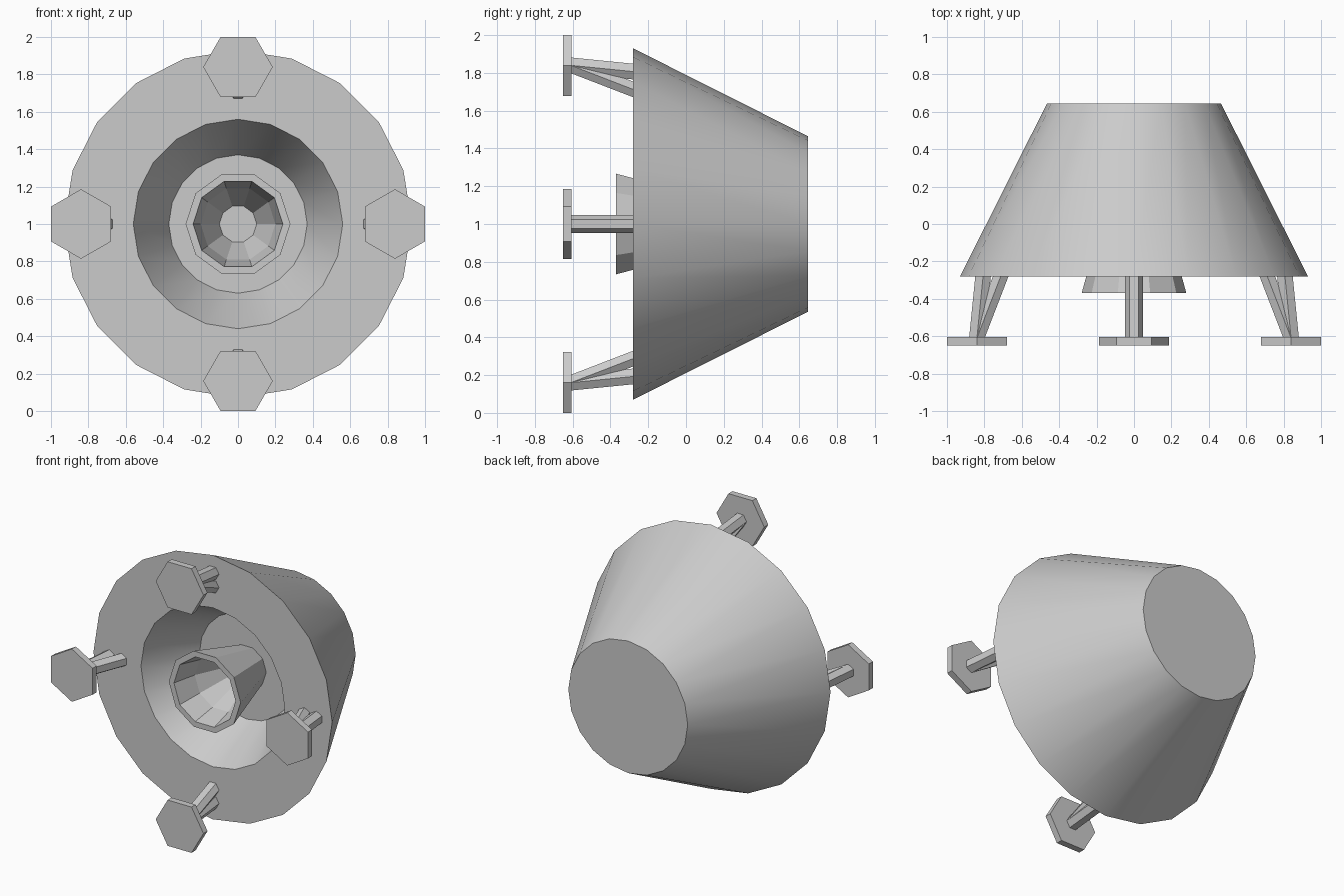
import bpy, bmesh
from math import sin, cos, pi, radians
from mathutils import Matrix

cube = bpy.data.objects.get("Cube")
if cube:
    bpy.data.objects.remove(cube)

GREY = (0.6, 0.6, 0.6, 1)
metal = bpy.data.materials.new("grey_metal")
metal.use_nodes = True
metal.diffuse_color = GREY
metal.node_tree.nodes["Principled BSDF"].inputs["Base Color"].default_value = GREY

CENTRE_Z = 1.0
FRONT = -0.28


def finish(name, bm, smooth=False):
    bmesh.ops.recalc_face_normals(bm, faces=bm.faces)
    mesh = bpy.data.meshes.new(name)
    bm.to_mesh(mesh)
    bm.free()
    mesh.materials.append(metal)
    obj = bpy.data.objects.new(name, mesh)
    bpy.context.collection.objects.link(obj)
    if smooth:
        bpy.ops.object.select_all(action='DESELECT')
        obj.select_set(True)
        bpy.context.view_layer.objects.active = obj
        bpy.ops.object.shade_smooth_by_angle(angle=radians(30))
    return obj


def loft(name, rings, sides, smooth=False, turn=0.0, matrix=Matrix()):
    """Join rings (radius, y, height offset) along y and cap both ends."""
    bm = bmesh.new()
    loops = []
    for radius, y, rise in rings:
        angles = [turn + 2 * pi * i / sides for i in range(sides)]
        loops.append([bm.verts.new((radius * cos(a), y, rise + radius * sin(a))) for a in angles])
    for a, b in zip(loops, loops[1:]):
        for i in range(sides):
            j = (i + 1) % sides
            bm.faces.new((a[i], a[j], b[j], b[i]))
    bm.faces.new(loops[0])
    bm.faces.new(loops[-1])
    bm.transform(Matrix.Translation((0, 0, CENTRE_Z)) @ matrix)
    return finish(name, bm, smooth)


# Tapered body with a funnel recess in its front
loft("body", [(0.465, 0.645, 0), (0.93, FRONT, 0), (0.56, FRONT, 0), (0.37, 0.1, 0)], 20, smooth=True)

# Faceted nozzle standing in the recess, with a stepped cup
loft("nozzle", [(0.15, 0.1, 0), (0.28, -0.37, 0), (0.24, -0.37, 0), (0.2, -0.195, 0), (0.1, 0.02, 0)], 10)

# Four feet around the front: hexagonal pad on two splayed struts
for k, place in enumerate(("top", "right", "bottom", "left")):
    spin = Matrix.Rotation(-k * pi / 2, 4, 'Y')
    loft(place + "_foot_pad", [(0.186, -0.65, 0.839), (0.186, -0.605, 0.839)], 6, matrix=spin)
    for part, end in (("outer", 0.805), ("inner", 0.705)):
        loft(f"{place}_{part}_strut", [(0.048, -0.61, 0.84), (0.048, -0.26, end)], 6, matrix=spin)
